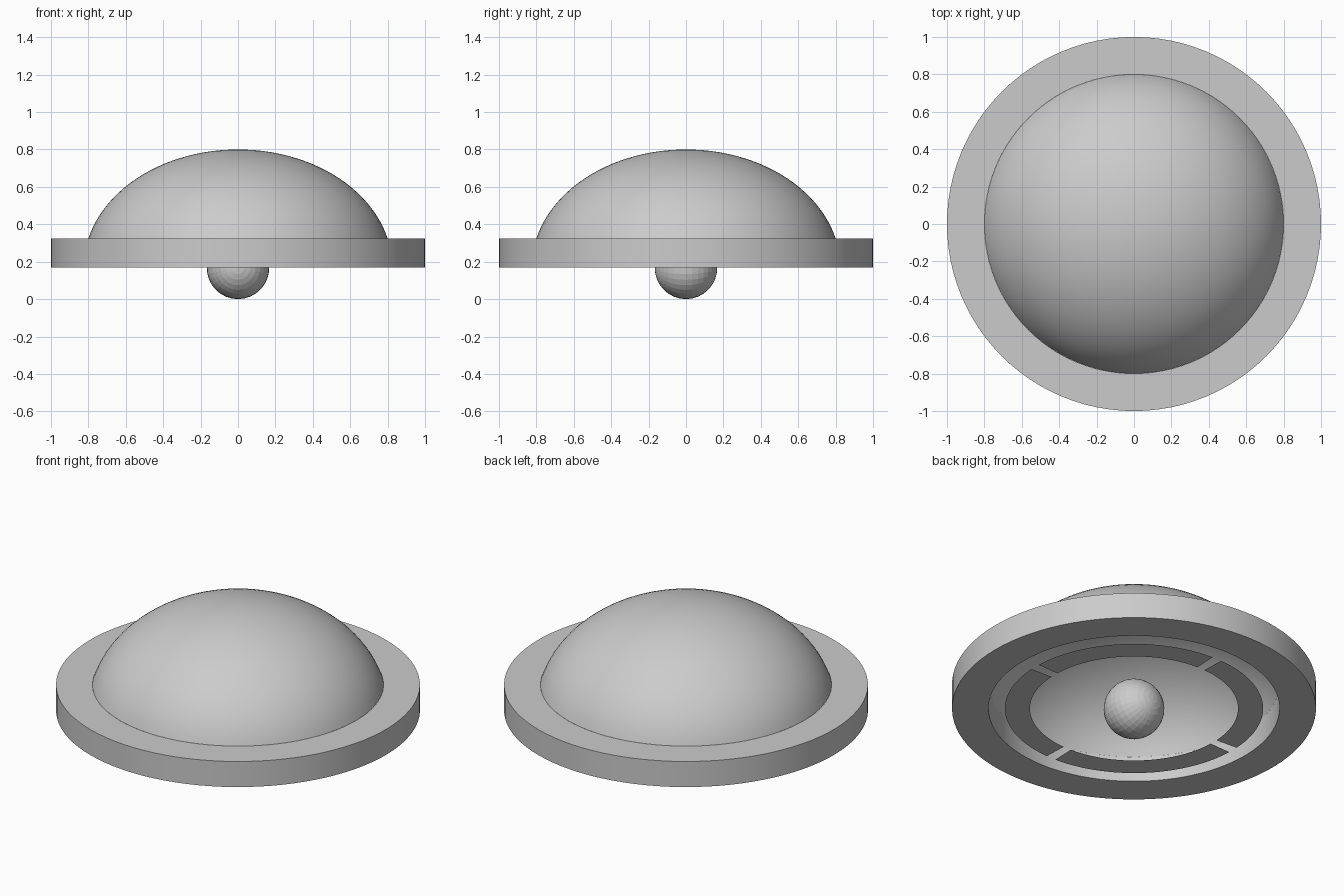
import bpy, bmesh, math
from mathutils import Matrix

if "Cube" in bpy.data.objects:
    bpy.data.objects.remove(bpy.data.objects["Cube"])

Z0, Z1 = 0.17, 0.325      # underside and top of the rim
SEG = 96


def finish(name, bm, smooth=True):
    me = bpy.data.meshes.new(name)
    bm.to_mesh(me)
    bm.free()
    ob = bpy.data.objects.new(name, me)
    bpy.context.collection.objects.link(ob)
    if smooth:
        bpy.ops.object.select_all(action='DESELECT')
        ob.select_set(True)
        bpy.context.view_layer.objects.active = ob
        bpy.ops.object.shade_smooth_by_angle(angle=math.radians(30))
    return ob


def lathe(name, profile, closed=False):
    bm = bmesh.new()
    vs = [bm.verts.new((r, 0, z)) for r, z in profile]
    pairs = list(zip(vs, vs[1:])) + ([(vs[-1], vs[0])] if closed else [])
    es = [bm.edges.new(p) for p in pairs]
    bmesh.ops.spin(bm, geom=vs + es, cent=(0, 0, 0), axis=(0, 0, 1),
                   angle=math.tau, steps=SEG, use_duplicate=False)
    bmesh.ops.remove_doubles(bm, verts=bm.verts, dist=1e-5)
    bmesh.ops.recalc_face_normals(bm, faces=bm.faces)
    return finish(name, bm)


# Flat outer rim with an open centre
lathe("rim", [(0.8, Z0), (1.0, Z0), (1.0, Z1), (0.8, Z1)], closed=True)

# Dome shell: upper part of a flattened ellipsoid, open below
A, B = 0.825, 0.63
t0 = math.asin((Z1 - Z0) / B)
N = 24
dome = []
for i in range(N + 1):
    t = t0 + (math.pi / 2 - t0) * i / N
    dome.append((max(A * math.cos(t), 0.0), Z0 + B * math.sin(t)))
lathe("dome", dome)

# Four thin curved plates under the dome, with gaps on the axes
bm = bmesh.new()
GAP, STEPS = math.radians(5), 24
for q in range(4):
    start = q * math.pi / 2 + GAP / 2
    prev = None
    for i in range(STEPS + 1):
        a = start + (math.pi / 2 - GAP) * i / STEPS
        cur = [bm.verts.new((r * math.cos(a), r * math.sin(a), Z0))
               for r in (0.572, 0.71)]
        if prev:
            bm.faces.new((prev[0], cur[0], cur[1], prev[1]))
        prev = cur
finish("underside_plates", bm, smooth=False)

# Faceted ball in the middle, poles along y
bm = bmesh.new()
bmesh.ops.create_uvsphere(bm, u_segments=32, v_segments=16, radius=0.167,
                          matrix=Matrix.Translation((0, 0, 0.167))
                          @ Matrix.Rotation(math.pi / 2, 4, 'X'))
finish("center_ball", bm, smooth=False)
